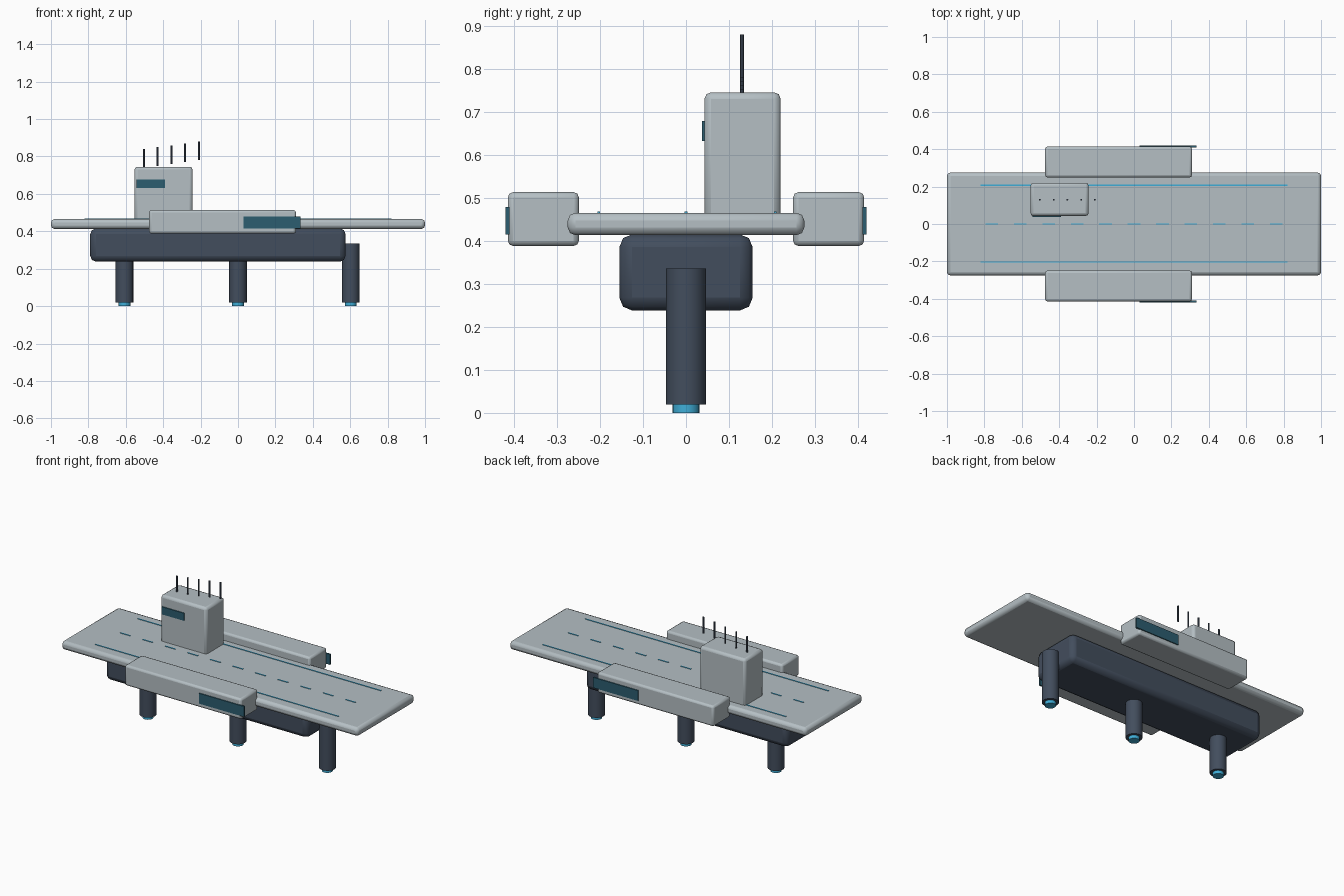
import bpy

if "Cube" in bpy.data.objects:
    bpy.data.objects.remove(bpy.data.objects["Cube"])


def mat(name, r, g, b):
    m = bpy.data.materials.new(name)
    m.diffuse_color = (r, g, b, 1)
    m.use_nodes = True
    m.node_tree.nodes["Principled BSDF"].inputs["Base Color"].default_value = m.diffuse_color
    return m


STEEL = mat("pale_steel", 0.46, 0.52, 0.55)
DARK = mat("dark_hull", 0.055, 0.075, 0.11)
GLASS = mat("teal_glass", 0.025, 0.11, 0.16)
GLOW = mat("blue_glow", 0.05, 0.42, 0.68)


def finish(ob, name, material, bevel, segments):
    ob.name = name
    ob.data.materials.append(material)
    if bevel:
        mod = ob.modifiers.new("Bevel", 'BEVEL')
        mod.width = bevel
        mod.segments = segments
        mod.limit_method = 'ANGLE'
        bpy.ops.object.shade_smooth_by_angle()
    return ob


def box(name, x, y, z, material, bevel=0.0, segments=2):
    """Box from (min, max) ranges on each axis."""
    r = (x, y, z)
    bpy.ops.mesh.primitive_cube_add(size=1, location=[(a + b) / 2 for a, b in r])
    ob = bpy.context.object
    ob.scale = [b - a for a, b in r]
    bpy.ops.object.transform_apply(location=False, rotation=False, scale=True)
    return finish(ob, name, material, bevel, segments)


def post(name, x, y, z, radius, material, sides=24):
    """Upright cylinder between two heights."""
    bpy.ops.mesh.primitive_cylinder_add(vertices=sides, radius=radius, depth=z[1] - z[0],
                                        location=(x, y, (z[0] + z[1]) / 2))
    ob = bpy.context.object
    bpy.ops.object.shade_smooth_by_angle()
    return finish(ob, name, material, 0, 0)


# Flight deck and the hull below it
box("flight_deck", (-1, 1), (-0.275, 0.275), (0.413, 0.465), STEEL, 0.018)
box("lower_hull", (-0.79, 0.575), (-0.155, 0.155), (0.238, 0.415), DARK, 0.03)

# Side pods with long hangar windows
for side, s in (("front", -1), ("back", 1)):
    box(f"{side}_pod", (-0.475, 0.31), sorted((s * 0.249, s * 0.414)), (0.388, 0.513), STEEL, 0.012)
    box(f"{side}_hangar_window", (0.03, 0.333), sorted((s * 0.41, s * 0.42)), (0.415, 0.478), GLASS)

# Control tower, its window and the row of masts
box("control_tower", (-0.553, -0.243), (0.043, 0.22), (0.45, 0.745), STEEL, 0.015)
box("tower_window", (-0.542, -0.39), (0.037, 0.047), (0.632, 0.678), GLASS)
for i in range(5):
    post(f"mast_{i + 1}", -0.503 + 0.0735 * i, 0.13, (0.74 + 0.01 * i, 0.84 + 0.01 * i), 0.005, DARK, 8)

# Thruster legs with glowing nozzles
for i, x in enumerate((-0.607, 0, 0.603)):
    post(f"thruster_leg_{i + 1}", x, 0, (0.02, 0.335), 0.047, DARK)
    post(f"thruster_glow_{i + 1}", x, 0, (0, 0.03), 0.031, GLOW)

# Runway markings: two edge lines and a dashed centre line
for side, y in (("front", -0.203), ("back", 0.207)):
    box(f"{side}_runway_line", (-0.82, 0.82), (y - 0.003, y + 0.003), (0.46, 0.468), GLOW)
for i in range(11):
    x = -0.76 + 0.152 * i
    box(f"centre_dash_{i + 1}", (x - 0.034, x + 0.034), (-0.003, 0.003), (0.46, 0.468), GLOW)
